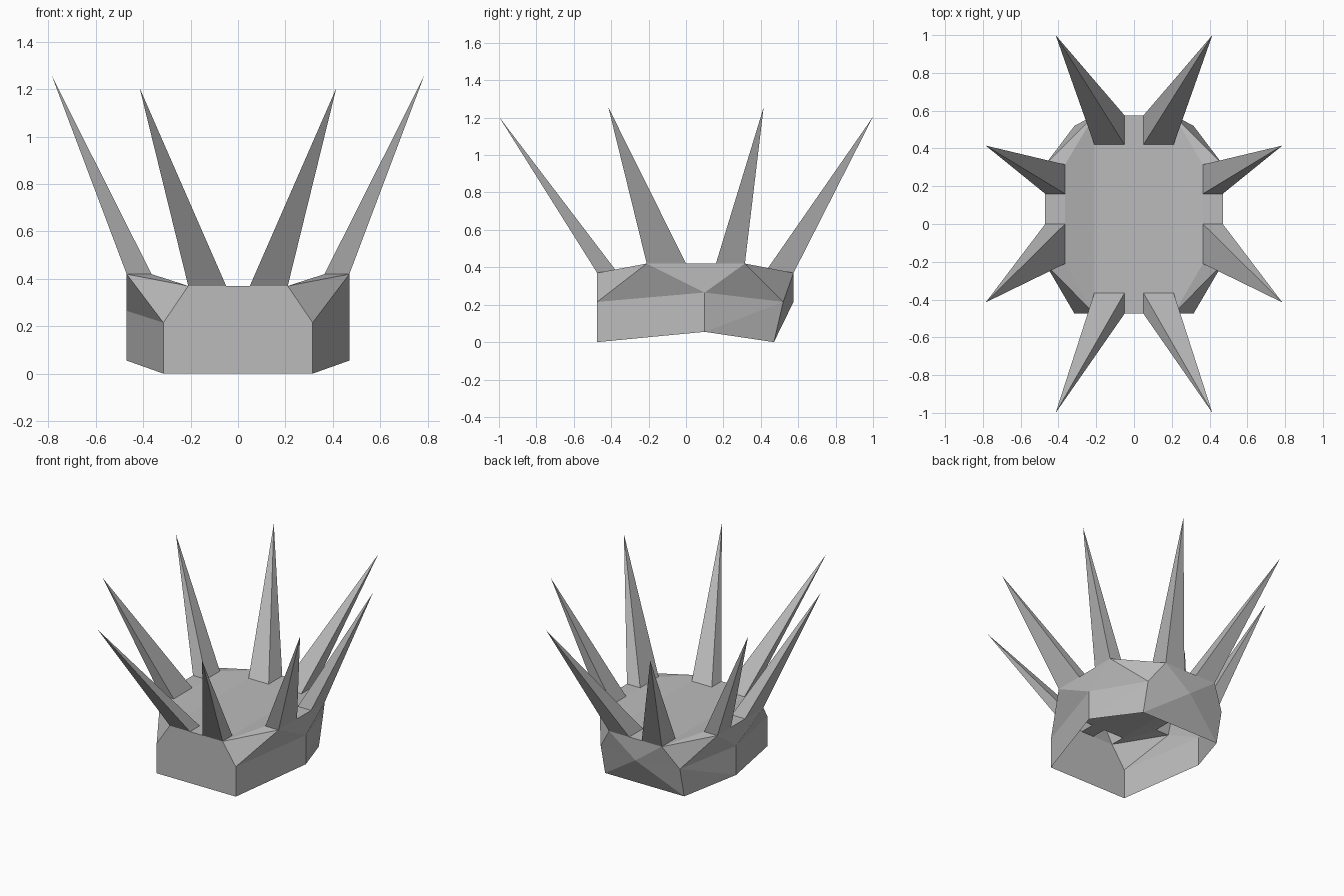
import bpy
import bmesh
from mathutils import Vector

cube = bpy.data.objects.get("Cube")
if cube:
    bpy.data.objects.remove(cube, do_unlink=True)

# Single flat grey
grey = bpy.data.materials.new("stone_grey")
grey.use_nodes = True
grey.diffuse_color = (0.5, 0.5, 0.5, 1)
grey.node_tree.nodes["Principled BSDF"].inputs["Base Color"].default_value = (0.5, 0.5, 0.5, 1)

FRONT, BACK = -0.475, 0.575      # ends of the band
LOW, HIGH = 0.37, 0.42           # heights of the centre and side rims
IN, RIM, OUT = 0.21, 0.365, 0.47  # centre strip, side rim inner and outer
GAP = 0.05                       # half gap between paired spikes
SIDE = (-0.21, 0.0, 0.16, 0.315)  # spike limits along each side rim


def build(name, faces, centre):
    """Left half from face corner lists, facing away from centre, mirrored."""
    bm = bmesh.new()
    for corners in faces:
        face = bm.faces.new([bm.verts.new(c) for c in corners])
        face.normal_update()
        if face.normal.dot(face.calc_center_median() - Vector(centre)) < 0:
            face.normal_flip()
    bmesh.ops.remove_doubles(bm, verts=bm.verts, dist=0.0005)
    mesh = bpy.data.meshes.new(name)
    bm.to_mesh(mesh)
    bm.free()
    mesh.materials.append(grey)
    obj = bpy.data.objects.new(name, mesh)
    bpy.context.collection.objects.link(obj)
    mirror = obj.modifiers.new("Mirror", "MIRROR")
    mirror.use_clip = True
    return obj


def plate(x0, x1, y0, y1, z):
    return [(x0, y0, z), (x1, y0, z), (x1, y1, z), (x0, y1, z)]


# Band corners
front_low, front_mid, front_top = (0.315, FRONT, 0), (0.315, FRONT, 0.215), (IN, FRONT, LOW)
side_low, side_mid = (OUT, 0.1, 0.055), (OUT, 0.1, 0.265)
side_front, side_back = (OUT, SIDE[0], HIGH), (OUT, SIDE[3], HIGH)
rim_front, rim_back = (RIM, SIDE[0], HIGH), (RIM, SIDE[3], HIGH)
back_low, back_mid, back_top = (0.315, 0.47, 0), (0.315, 0.52, 0.215), (IN, BACK, LOW)
back_centre = (0, BACK, 0.215)

band = [
    # front and side walls
    [(0, FRONT, 0), front_low, front_mid, front_top, (0, FRONT, LOW)],
    [front_low, side_low, side_mid, front_mid],
    [front_mid, side_mid, side_front],
    [front_mid, side_front, front_top],
    [side_mid, side_back, side_front],
    [side_low, back_mid, side_mid],
    [side_low, back_low, back_mid],
    [side_mid, back_mid, side_back],
    [side_back, back_mid, back_top],
    # back wall
    [back_low, (0, 0.47, 0), back_centre],
    [back_low, back_centre, back_mid],
    [back_mid, back_centre, back_top],
    [back_centre, (0, BACK, LOW), back_top],
    # top, left open beneath the hollow spikes
    [front_top, side_front, rim_front],
    [back_top, side_back, rim_back],
    [front_top, rim_front, rim_back, back_top],
    plate(RIM, OUT, SIDE[1], SIDE[2], HIGH),
    plate(0, GAP, FRONT, BACK, LOW),
    plate(GAP, IN, -0.365, 0.42, LOW),
]
build("crown_band", band, (0, 0.05, 0.2))


# Hollow four-sided spikes
def spike(name, base, tip):
    sides = [[base[i], base[(i + 1) % 4], tip] for i in range(4)]
    middle = sum((Vector(c) for c in base), Vector()) / 4
    build(name, sides, middle.lerp(Vector(tip), 1 / 3))


spike("front_spikes", plate(GAP, IN, FRONT, -0.365, LOW), (0.415, -1.0, 1.205))
spike("back_spikes", plate(GAP, IN, 0.42, BACK, LOW), (0.415, 1.0, 1.205))
spike("side_front_spikes", plate(RIM, OUT, SIDE[0], SIDE[1], HIGH), (0.785, -0.415, 1.255))
spike("side_back_spikes", plate(RIM, OUT, SIDE[2], SIDE[3], HIGH), (0.785, 0.415, 1.255))
